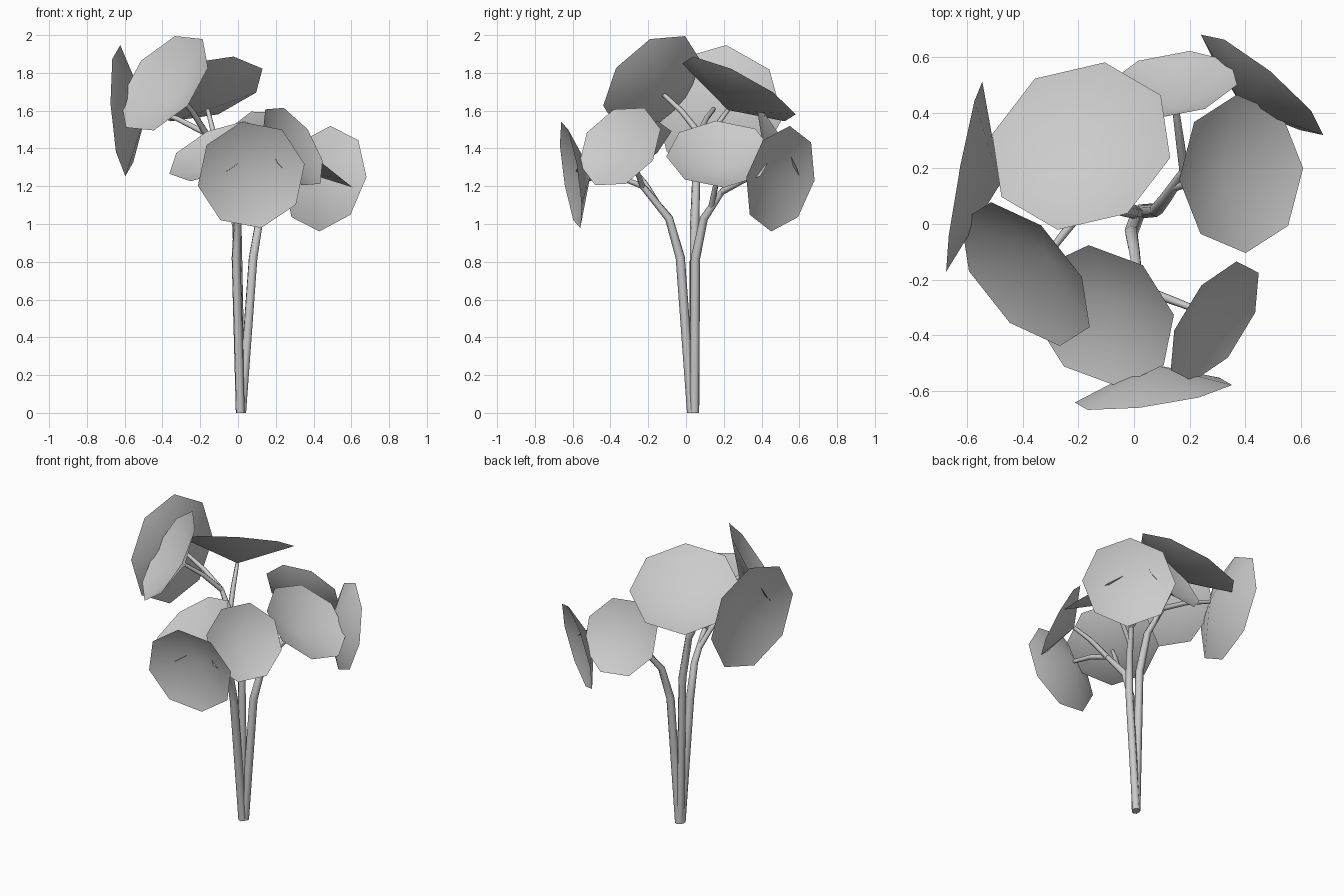
import bpy
import math
from mathutils import Vector

if "Cube" in bpy.data.objects:
    bpy.data.objects.remove(bpy.data.objects["Cube"])

DEPTH = 0.38  # cone depth relative to leaf radius


def leaf(name, centre, normal, radius, corner):
    """Open eight-sided shallow cone; rim around centre, tip towards the stem."""
    c, n = Vector(centre), Vector(normal).normalized()
    u = Vector(corner)
    u = (u - n * u.dot(n)).normalized()   # direction of one rim corner
    v = n.cross(u)
    tip = c - n * radius * DEPTH
    verts = [tip]
    for i in range(8):
        a = i * math.pi / 4
        verts.append(c + (u * math.cos(a) + v * math.sin(a)) * radius)
    faces = [(0, i + 1, (i + 1) % 8 + 1) for i in range(8)]
    mesh = bpy.data.meshes.new(name)
    mesh.from_pydata(verts, [], faces)
    mesh.polygons.foreach_set("use_smooth", [True] * 8)
    bpy.context.collection.objects.link(bpy.data.objects.new(name, mesh))
    return tip


def tube(name, points, radii):
    """Tapered low-poly tube along a bent path."""
    curve = bpy.data.curves.new(name, 'CURVE')
    curve.dimensions = '3D'
    curve.bevel_depth = 1.0
    curve.bevel_resolution = 1
    curve.use_fill_caps = True
    spline = curve.splines.new('POLY')
    spline.points.add(len(points) - 1)
    for p, co, r in zip(spline.points, points, radii):
        p.co = (*co, 1)
        p.radius = r
    bpy.context.collection.objects.link(bpy.data.objects.new(name, curve))


# Each cluster: stem path, then leaves as (centre, normal, radius, corner direction)
clusters = {
    "tall": (
        [(0.015, 0.04, 0), (-0.005, 0.045, 0.98), (-0.06, 0.055, 1.27), (-0.17, 0.07, 1.48)],
        [((-0.19, 0.28, 1.715), (-0.23, 0.45, 0.86), 0.34, (0.31, -0.04, 0.106)),
         ((-0.39, -0.18, 1.745), (-0.64, -0.55, 0.53), 0.31, (0.22, -0.01, 0.25)),
         ((-0.61, 0.17, 1.60), (-0.98, 0.18, -0.06), 0.35, (0, 0.04, 0.35))]),
    "front": (
        [(0.012, 0.03, 0), (-0.01, -0.03, 0.82), (0.0, -0.09, 1.03), (0.02, -0.23, 1.2)],
        [((-0.11, -0.33, 1.385), (-0.38, -0.42, 0.82), 0.28, (0.14, 0.18, 0.157)),
         ((0.29, -0.35, 1.41), (0.74, -0.47, 0.47), 0.247, (0.076, 0.21, 0.09)),
         ((0.07, -0.61, 1.26), (0.14, -0.98, -0.15), 0.29, (0.16, 0, 0.24))]),
    "back": (
        [(0.02, 0.045, 0), (0.08, 0.05, 0.82), (0.115, 0.095, 1.03), (0.18, 0.19, 1.17)],
        [((0.385, 0.18, 1.37), (0.62, 0, 0.78), 0.285, (0.215, 0.02, -0.17)),
         ((0.135, 0.50, 1.39), (-0.15, 0.87, 0.47), 0.247, (0.235, 0, 0.075)),
         ((0.46, 0.50, 1.24), (0.63, 0.76, -0.2), 0.285, (0.03, 0.05, 0.28))]),
}

for key, (path, leaves) in clusters.items():
    # Main stem
    tube(key + "_stem", path, (0.025, 0.025, 0.022, 0.016))
    fork = Vector(path[-1])
    # Leaves and the thin stalks that carry them
    for i, data in enumerate(leaves, 1):
        tip = leaf(f"{key}_leaf_{i}", *data)
        # the top leaf's stalk leaves the stem a little lower
        start = Vector(path[-2]).lerp(fork, 0.4) if i == 1 else fork
        bend = start.lerp(tip, 0.5) + Vector((0, 0, 0.015))
        tube(f"{key}_stalk_{i}", [start, bend, tip], (0.017, 0.015, 0.012))
